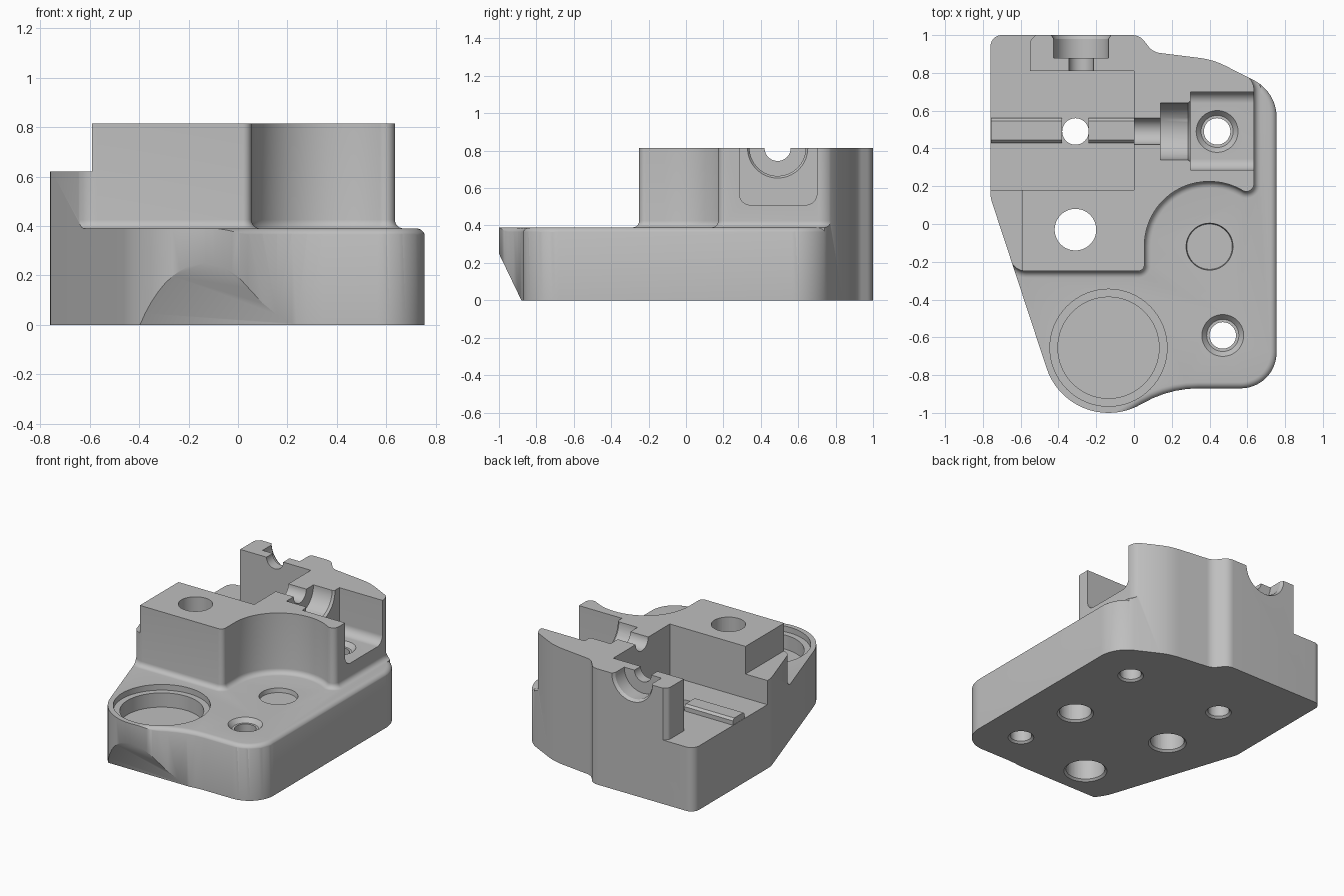
import bpy, bmesh, math
from mathutils import Vector, Matrix

if "Cube" in bpy.data.objects:
    bpy.data.objects.remove(bpy.data.objects["Cube"])

grey = bpy.data.materials.new("machined_grey")
grey.use_nodes = True
grey.diffuse_color = (0.52, 0.52, 0.52, 1)
grey.node_tree.nodes["Principled BSDF"].inputs["Base Color"].default_value = (0.52, 0.52, 0.52, 1)


def make(name, bm):
    bmesh.ops.recalc_face_normals(bm, faces=bm.faces[:])
    mesh = bpy.data.meshes.new(name)
    bm.to_mesh(mesh)
    bm.free()
    mesh.materials.append(grey)
    ob = bpy.data.objects.new(name, mesh)
    bpy.context.collection.objects.link(ob)
    return ob


def rounded(points):
    """Polygon from (x, y, radius) corners, each corner replaced by an arc."""
    out = []
    for i, p in enumerate(points):
        c = Vector(p[:2])
        r = p[2] if len(p) > 2 else 0
        if r == 0:
            out.append(c)
            continue
        a = (Vector(points[i - 1][:2]) - c).normalized()
        b = (Vector(points[(i + 1) % len(points)][:2]) - c).normalized()
        half = math.acos(a.dot(b)) / 2
        centre = c + (a + b).normalized() * (r / math.sin(half))
        s = c + a * (r / math.tan(half)) - centre
        e = c + b * (r / math.tan(half)) - centre
        begin = math.atan2(s.y, s.x)
        sweep = math.atan2(s.x * e.y - s.y * e.x, s.dot(e))
        steps = max(4, int(abs(sweep) / 0.09))
        for k in range(steps + 1):
            t = begin + sweep * k / steps
            out.append(centre + Vector((math.cos(t), math.sin(t))) * r)
    return out


def offset(poly, d):
    """Grow a counter-clockwise polygon by d."""
    out = []
    for i, p in enumerate(poly):
        e1 = (p - poly[i - 1]).normalized()
        e2 = (poly[(i + 1) % len(poly)] - p).normalized()
        n1, n2 = Vector((e1.y, -e1.x)), Vector((e2.y, -e2.x))
        out.append(p + (n1 + n2) * (d / max(0.4, 1 + n1.dot(n2))))
    return out


def loft(name, layers, axis="Z"):
    """Solid from matching outlines stacked along z, or along x with (y, z) outlines."""
    bm = bmesh.new()
    rings = []
    for poly, h in layers:
        rings.append([bm.verts.new((p.x, p.y, h) if axis == "Z" else (h, p.x, p.y)) for p in poly])
    for low, high in zip(rings, rings[1:]):
        for i in range(len(low)):
            bm.faces.new((low[i - 1], low[i], high[i], high[i - 1]))
    bm.faces.new(rings[0][::-1])
    bm.faces.new(rings[-1])
    return make(name, bm)


def prism(name, points, h0, h1, axis="Z"):
    poly = rounded(points)
    return loft(name, [(poly, h0), (poly, h1)], axis)


def rod(start, end, r1, r2=None):
    a, b = Vector(start), Vector(end)
    bm = bmesh.new()
    turn = (b - a).to_track_quat("Z", "Y").to_matrix().to_4x4()
    bmesh.ops.create_cone(bm, cap_ends=True, segments=64, radius1=r1,
                          radius2=r1 if r2 is None else r2, depth=(b - a).length,
                          matrix=Matrix.Translation((a + b) / 2) @ turn)
    return make("cutter", bm)


def cut(ob, tool):
    """Subtract tool from ob for good; a cut that would leave nothing is ignored."""
    mod = ob.modifiers.new("cut", "BOOLEAN")
    mod.operation, mod.solver, mod.object = "DIFFERENCE", "EXACT", tool
    bpy.context.view_layer.update()
    mesh = bpy.data.meshes.new_from_object(ob.evaluated_get(bpy.context.evaluated_depsgraph_get()))
    ob.modifiers.clear()
    if len(mesh.polygons):
        ob.data = mesh
    bpy.data.objects.remove(tool)


# Overall footprint, full height
TOP, DECK, FLOOR, MID, R = 0.815, 0.39, 0.45, 0.49, 0.035
footprint = [(-0.76, 1, 0.06), (-0.76, 0.14, 0.15), (-0.385, -1, 0.345), (-0.04, -1, 0.345),
             (0.182, -0.87, 0.59), (0.755, -0.87, 0.19), (0.755, 0.7, 0.22), (0.42, 0.87, 0.4),
             (0.1, 0.91, 0.09), (0.03, 1, 0.08)]
body = prism("bracket_body", footprint, 0, TOP)

# Raised block outline, flaring into a cove at its foot
keep = rounded([(-0.635, -0.25, 0.09), (0.055, -0.25, 0.035), (0.055, 0.225, 0.34), (0.492, 0.225, 0.33),
                (0.635, 0.143, 0.04), (0.635, 0.74, 0.09), (0.56, 0.84), (0.5, 1.4), (-1.4, 1.4),
                (-1.4, 0.3), (-0.775, 0.17)])
arc = [k / 6 * math.pi / 2 for k in range(7)]
cove = [(offset(keep, R), 0.3)]
cove += [(offset(keep, R * (1 - math.sin(t))), DECK + R * (1 - math.cos(t))) for t in arc]
block_keep = loft("block_keep", cove + [(keep, 1.3)])

# Deck outline with a rounded upper rim along the front and right
rim = rounded([(-1.5, -1.3), (-0.5, -1.269), (0.182, -0.87, 0.59), (0.755, -0.87, 0.19),
               (0.755, 0.7, 0.22), (0.42, 0.87), (0.42, 1.5), (-1.5, 1.5)])
edge = [(offset(rim, 0.01), 0.2)]
edge += [(offset(rim, 0.002 - R * (1 - math.cos(t))), DECK - R * (1 - math.sin(t))) for t in arc]
deck_keep = loft("deck_keep", edge)

# Everything above the deck and outside the block is cut away
deck_cutter = prism("deck_cutter", [(-1.2, -1.2), (1.2, -1.2), (1.2, 1.2), (-1.2, 1.2)], 0.345, 1.1)
cut(deck_cutter, deck_keep)
cut(deck_cutter, block_keep)
cut(body, deck_cutter)

# Open pocket, side ledge, end slot and sloped front underside
cut(body, prism("pocket", [(-1.1, 0.18), (0, 0.18), (0, 0.81), (-0.55, 0.81), (-0.55, 0.97, 0.03),
                           (-0.49, 1.03), (-0.49, 1.1), (-1.1, 1.1)], FLOOR, 1))
cut(body, prism("ledge", [(-1.1, -0.5), (-0.59, -0.5), (-0.59, 0.2), (-1.1, 0.2)], 0.62, 1))
cut(body, prism("slot", [(0.285, 0.51, 0.06), (0.7, 0.51, 0.06), (0.7, 1), (0.285, 1)], 0.3, 1.1, "X"))
cut(body, prism("slope", [(-1.1, 0.458), (-1.1, -0.2), (-0.784, -0.2)], -1, 1, "X"))

# Half-round stepped bores along the split plane
for start, end, r1, r2 in [((-0.05, MID, TOP), (0.2, MID, TOP), 0.07, 0.07),
                           ((0.14, MID, TOP), (0.35, MID, TOP), 0.15, 0.15),
                           ((0.285, MID, TOP), (0.305, MID, TOP), 0.15, 0.165),
                           ((-0.28, 0.75, TOP), (-0.28, 0.95, TOP), 0.065, 0.065),
                           ((-0.28, 0.88, TOP), (-0.28, 1.05, TOP), 0.145, 0.145),
                           ((-0.28, 0.98, TOP), (-0.28, 1.01, TOP), 0.145, 0.165)]:
    cut(body, rod(start, end, r1, r2))

# Vertical holes: x, y, radius, surface height, countersink radius
for x, y, r, h, sink in [(-0.31, -0.03, 0.11, TOP, 0), (0.4, -0.12, 0.105, DECK, 0.122),
                         (0.47, -0.59, 0.07, DECK, 0.112), (0.44, MID, 0.07, 0.51, 0.112),
                         (-0.31, MID, 0.07, FLOOR, 0), (-0.135, -0.655, 0.127, 0.25, 0)]:
    cut(body, rod((x, y, -0.1), (x, y, 1), r))
    cut(body, rod((x, y, -0.01), (x, y, 0.015), r + 0.025, r - 0.002))
    if sink:
        cut(body, rod((x, y, h - 0.03), (x, y, h + 0.005), r + 0.015, sink + 0.003))

# Stepped round seat in the front lobe
cut(body, rod((-0.135, -0.655, 0.35), (-0.135, -0.655, 0.6), 0.31))
cut(body, rod((-0.135, -0.655, 0.25), (-0.135, -0.655, 0.6), 0.268))

# Guide rails on the pocket floor, either side of the hole
parts = [body]
for x0, x1 in [(-0.758, -0.38), (-0.24, 0.01)]:
    parts.append(prism("guide_rail", [(0.43, FLOOR - 0.02), (0.56, FLOOR - 0.02), (0.56, FLOOR + 0.03),
                                      (0.545, FLOOR + 0.045), (0.445, FLOOR + 0.045),
                                      (0.43, FLOOR + 0.03)], x0, x1, "X"))

for ob in parts:
    bpy.ops.object.select_all(action="DESELECT")
    ob.select_set(True)
    bpy.context.view_layer.objects.active = ob
    bpy.ops.object.shade_smooth_by_angle(angle=math.radians(30))
